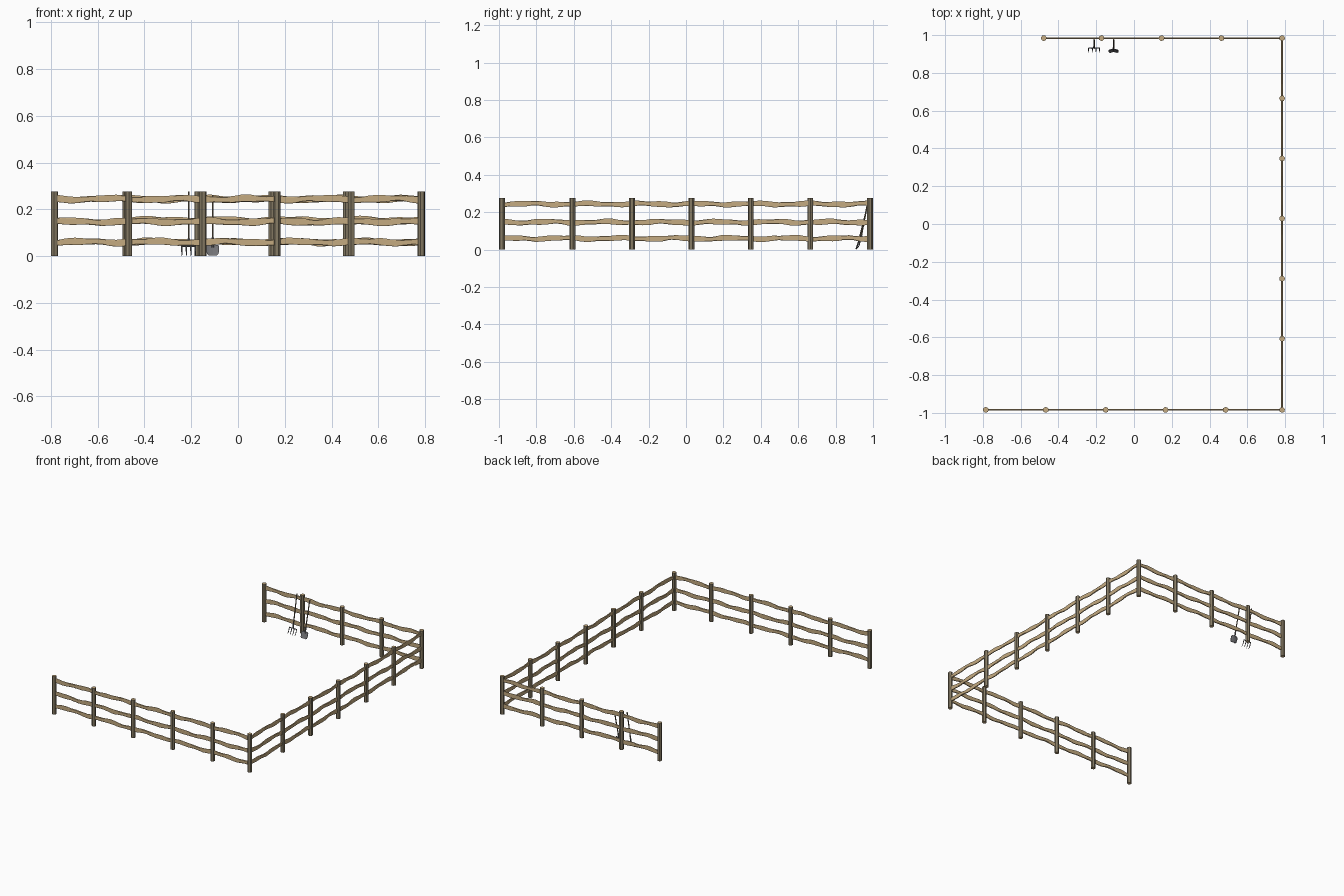
import bpy, bmesh, math, random
from mathutils import Vector

if "Cube" in bpy.data.objects:
    bpy.data.objects.remove(bpy.data.objects["Cube"])

random.seed(4)


def material(name, rgb):
    m = bpy.data.materials.new(name)
    m.diffuse_color = (*rgb, 1)
    m.use_nodes = True
    m.node_tree.nodes["Principled BSDF"].inputs["Base Color"].default_value = m.diffuse_color
    return m


PALE = material("pale wood", (0.56, 0.41, 0.22))
BARK = material("grey bark", (0.24, 0.20, 0.13))
HANDLE = material("handle wood", (0.20, 0.16, 0.11))
METAL = material("dull metal", (0.17, 0.17, 0.18))


def finish(bm, name, *mats):
    bmesh.ops.recalc_face_normals(bm, faces=bm.faces)
    me = bpy.data.meshes.new(name)
    bm.to_mesh(me)
    bm.free()
    for m in mats:
        me.materials.append(m)
    ob = bpy.data.objects.new(name, me)
    bpy.context.collection.objects.link(ob)
    return ob


def loft(bm, rings):
    """Skin a list of point rings and cap both ends."""
    loops = [[bm.verts.new(p) for p in r] for r in rings]
    n = len(loops[0])
    for a, b in zip(loops, loops[1:]):
        for i in range(n):
            j = (i + 1) % n
            bm.faces.new((a[i], a[j], b[j], b[i]))
    bm.faces.new(loops[0])
    bm.faces.new(loops[-1])


def tube(bm, pts, radii, n=8):
    """Round bar through points, thickness per point."""
    pts = [Vector(p) for p in pts]
    rings = []
    for k, p in enumerate(pts):
        d = (pts[min(k + 1, len(pts) - 1)] - pts[max(k - 1, 0)]).normalized()
        u = d.cross(Vector((0, 1, 0)) if abs(d.y) < 0.8 else Vector((1, 0, 0))).normalized()
        v = d.cross(u)
        rings.append([p + radii[k] * (math.cos(t) * u + math.sin(t) * v)
                      for t in (2 * math.pi * i / n for i in range(n))])
    loft(bm, rings)


# Posts: faceted logs with bark sides and pale cut ends
def post(x, y):
    bm = bmesh.new()
    n, ph = 12, random.uniform(0, 6)
    r = [0.0155 - 0.0012 * (i % 2) for i in range(n)]
    loft(bm, [[(x + r[i] * math.cos(ph + i * math.tau / n),
                y + r[i] * math.sin(ph + i * math.tau / n), z) for i in range(n)]
              for z in (0, 0.276)])
    for f in bm.faces:
        f.material_index = 1 if len(f.verts) > 4 else 0
    finish(bm, "post", BARK, PALE)


# Rails: rough planks with wavy upper and lower edges
def rail(a, b, z, name):
    bm = bmesh.new()
    a, b = Vector(a), Vector(b)
    d = b - a
    side = Vector((-d.y, d.x)).normalized() * 0.0045
    n = int(d.length / 0.022)
    p1, p2, p3 = (random.uniform(0, 6.28) for _ in range(3))
    rings = []
    for k in range(n + 1):
        p = a + d * k / n
        s = d.length * k / n
        zc = z + 0.0035 * math.sin(s * 21 + p1) + 0.0015 * math.sin(s * 47 + p2)
        h = 0.0135 + 0.0015 * math.sin(s * 33 + p3) + random.uniform(-0.0008, 0.0008)
        rings.append([(p.x + sx * side.x, p.y + sx * side.y, zc + sz * h)
                      for sx, sz in ((-1, -.8), (-.6, -1), (.6, -1), (1, -.8),
                                     (1, .8), (.6, 1), (-.6, 1), (-1, .8))])
    loft(bm, rings)
    finish(bm, name, PALE)


X, Y = 0.784, 0.984
front = [(x, -Y) for x in (-0.785, -0.467, -0.150, 0.167, 0.485)]
right = [(X, y) for y in (-Y, -0.607, -0.289, 0.029, 0.347, 0.665, Y)]
back = [(x, Y) for x in (-0.478, -0.172, 0.146, 0.463)]
for x, y in front + right + back:
    post(x, y)
for z in (0.060, 0.147, 0.244):
    rail(front[0], (X, -Y), z, "front_rail")
    rail((X, -Y), (X, Y), z, "right_rail")
    rail(back[0], (X, Y), z + (0.006 if z == 0.147 else 0), "back_rail")

# Pitchfork leaning on the back fence
fx = -0.211
bm = bmesh.new()
tube(bm, [(fx, 0.976, 0.275), (fx, 0.933, 0.05)], [0.0038, 0.0038])
finish(bm, "fork_handle", HANDLE)
bm = bmesh.new()
tube(bm, [(fx, 0.938, 0.075), (fx, 0.932, 0.043)], [0.005, 0.005])
tube(bm, [(fx - 0.031, 0.931, 0.042), (fx + 0.031, 0.931, 0.042)], [0.0035, 0.0035], 6)
for i in range(4):
    x = fx - 0.029 + i * 0.0193
    tube(bm, [(x, 0.931, 0.042), (x, 0.926, 0.025), (x, 0.919, 0.011), (x, 0.909, 0.001)],
         [0.003, 0.003, 0.0025, 0.001], 6)
finish(bm, "fork_head", METAL)

# Shovel: straight handle, socket and a dished, round-cornered blade
sx = -0.108
bm = bmesh.new()
tube(bm, [(sx, 0.976, 0.258), (sx, 0.926, 0.055)], [0.0038, 0.0038])
finish(bm, "shovel_handle", HANDLE)
bm = bmesh.new()
tube(bm, [(sx, 0.932, 0.078), (sx, 0.922, 0.036)], [0.005, 0.005])
rings = []
for z, y, w in ((0.048, 0.925, 0.020), (0.044, 0.924, 0.026), (0.025, 0.918, 0.027),
                (0.010, 0.913, 0.025), (0.003, 0.910, 0.018)):
    cols = [-1, -0.5, 0, 0.5, 1]
    edge = [(sx + w * c, y - 0.005 * c * c, z) for c in cols]
    rings.append(edge + [(px, py + 0.003, pz) for px, py, pz in reversed(edge)])
loft(bm, rings)
finish(bm, "shovel_blade", METAL)
